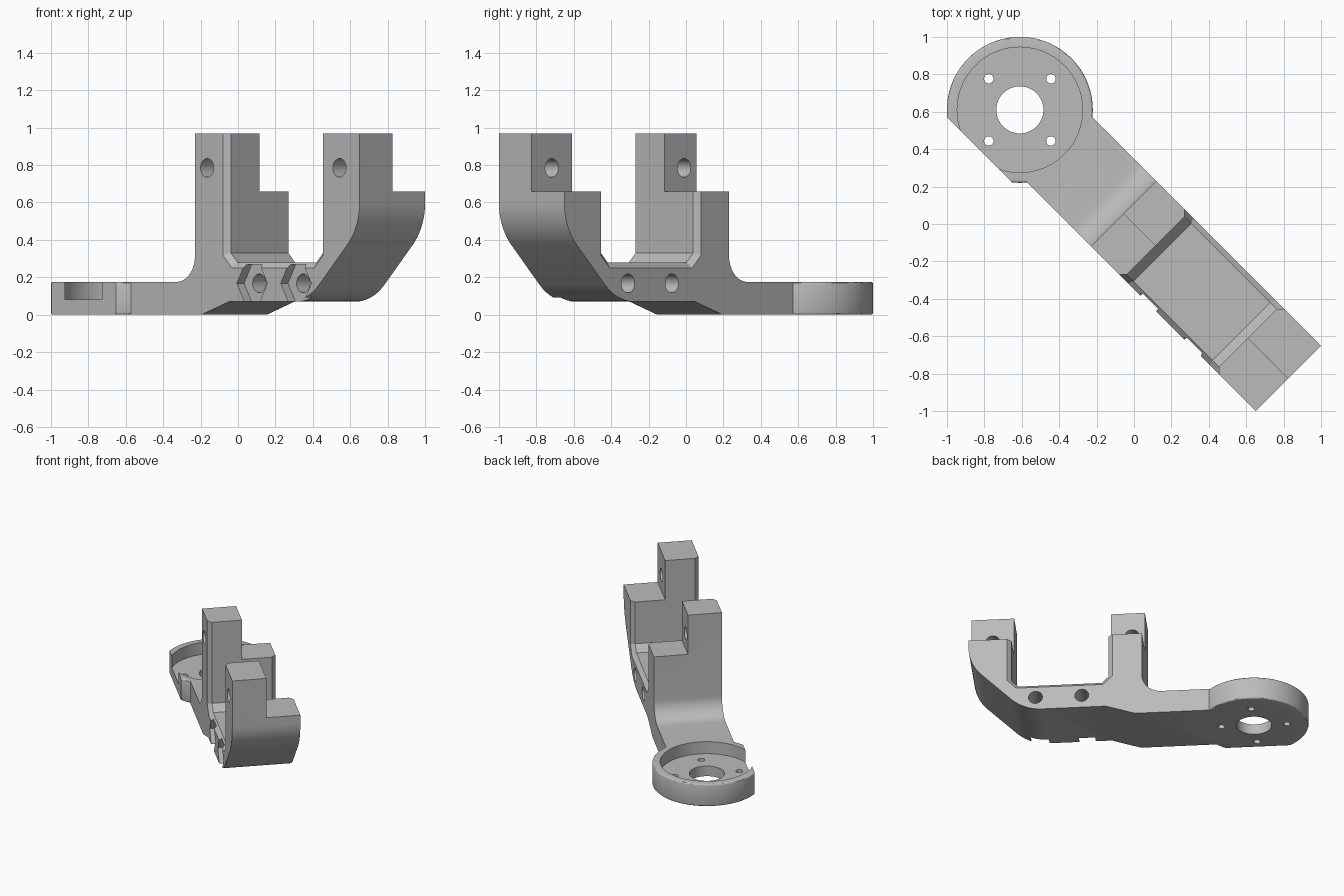
import bpy, bmesh, math
from mathutils import Matrix, Vector

if "Cube" in bpy.data.objects:
    bpy.data.objects.remove(bpy.data.objects["Cube"], do_unlink=True)

# The part is built along x, then turned 45 degrees about z at the end
HALF = 0.2475          # half width of the arm
TOP = 0.97             # top of the tall lugs
STEP = 0.66            # top of the low lugs
PLATE = 0.175          # plate thickness
HUB = Vector((-0.863, 0, 0))
WALL_A, WALL_B, END = 0.164, 0.861, 1.167   # slot walls and outer end
FLOOR = 0.28

grey = bpy.data.materials.new("plain grey")
grey.use_nodes = True
grey.diffuse_color = (0.5, 0.5, 0.5, 1)
grey.node_tree.nodes["Principled BSDF"].inputs["Base Color"].default_value = (0.5, 0.5, 0.5, 1)


def make(name, bm):
    bmesh.ops.recalc_face_normals(bm, faces=bm.faces[:])
    mesh = bpy.data.meshes.new(name)
    bm.to_mesh(mesh)
    bm.free()
    mesh.materials.append(grey)
    obj = bpy.data.objects.new(name, mesh)
    bpy.context.collection.objects.link(obj)
    return obj


def box(name, low, high):
    bm = bmesh.new()
    low, high = Vector(low), Vector(high)
    bmesh.ops.create_cube(bm, size=1, matrix=Matrix.Translation((low + high) / 2)
                          @ Matrix.Diagonal((*(high - low), 1)))
    return make(name, bm)


def cylinder(name, start, end, radius, sides=48, bevel=0):
    start, end = Vector(start), Vector(end)
    axis = end - start
    bm = bmesh.new()
    turn = axis.to_track_quat('Z', 'Y').to_matrix().to_4x4()
    bmesh.ops.create_cone(bm, cap_ends=True, segments=sides, radius1=radius, radius2=radius,
                          depth=axis.length, matrix=Matrix.Translation((start + end) / 2) @ turn)
    if bevel:
        rims = [e for e in bm.edges if abs(e.verts[0].co.z - e.verts[1].co.z) < 1e-4]
        bmesh.ops.bevel(bm, geom=rims, offset=bevel, segments=3, profile=0.5, affect='EDGES')
    return make(name, bm)


def combine(target, tool, operation='DIFFERENCE'):
    mod = target.modifiers.new("combine", 'BOOLEAN')
    mod.operation, mod.solver, mod.object = operation, 'EXACT', tool
    bpy.context.view_layer.objects.active = target
    bpy.ops.object.modifier_apply(modifier=mod.name)
    bpy.data.objects.remove(tool, do_unlink=True)


def arc(cx, cz, radius, start, end, count=10):
    angles = [math.radians(start + (end - start) * i / count) for i in range(count + 1)]
    return [(cx + radius * math.cos(a), cz + radius * math.sin(a)) for a in angles]


# Arm and fork: side profile swept across the width
slot = [(WALL_B, TOP), (WALL_B, FLOOR + 0.05), (WALL_B - 0.05, FLOOR),
        (WALL_A + 0.05, FLOOR), (WALL_A, FLOOR + 0.05), (WALL_A, TOP)]
profile = [(HUB.x, 0), (-0.03, 0), (0.18, 0.07)]
profile += arc(0.64, 0.384, 0.314, -90, -45)
profile += arc(0.853, 0.597, 0.314, -45, 0)
profile += [(END, TOP)] + slot + [(-0.078, TOP)]
profile += arc(-0.218, PLATE + 0.14, 0.14, 0, -90)
profile += [(HUB.x, PLATE)]

bm = bmesh.new()
face = bm.faces.new([bm.verts.new((u, -HALF, z)) for u, z in profile])
sweep = bmesh.ops.extrude_face_region(bm, geom=[face])
bmesh.ops.translate(bm, vec=(0, 2 * HALF, 0),
                    verts=[v for v in sweep["geom"] if isinstance(v, bmesh.types.BMVert)])

# Chamfer both side rims of the slot
slot_edges = []
for e in bm.edges:
    a, b = (v.co for v in e.verts)
    middle = (a + b) / 2
    if abs(a.y - b.y) < 1e-5 and WALL_A - 1e-4 < middle.x < WALL_B + 1e-4 \
            and FLOOR - 1e-4 < middle.z < TOP - 0.01:
        slot_edges.append(e)
bmesh.ops.bevel(bm, geom=slot_edges, offset=0.03, segments=1, affect='EDGES')
bracket = make("fork_bracket", bm)

# Low half of each lug
combine(bracket, box("lug_step", (-0.5, 0, STEP), (1.5, 0.5, 1.2)))

# Round mounting hub with one flattened side
hub = cylinder("hub", HUB, HUB + Vector((0, 0, PLATE)), 0.39, 96, 0.012)
combine(hub, box("hub_flat", (-1.5, -0.6, -0.1), (0, -0.304, 0.4)))
combine(bracket, hub, 'UNION')

# Hub recess, bore and screw holes
combine(bracket, cylinder("recess", HUB + Vector((0, 0, 0.08)), HUB + Vector((0, 0, 0.3)), 0.335, 96))


def drill(offset, radius):
    p = HUB + Vector(offset)
    combine(bracket, cylinder("drill", p - Vector((0, 0, 0.1)), p + Vector((0, 0, 0.3)), radius))


drill((0, 0, 0), 0.126)
for k in range(4):
    spin = k * math.pi / 2
    drill((0.235 * math.cos(spin), 0.235 * math.sin(spin), 0), 0.025)

# Cross holes through the tall lugs
for u in (0.014, 1.015):
    combine(bracket, cylinder("lug_hole", (u, -0.4, 0.785), (u, 0.4, 0.785), 0.05))

# Cross holes under the slot floor, with hexagonal nut pockets on one side
for u in (0.354, 0.686):
    combine(bracket, cylinder("base_hole", (u, -0.4, 0.168), (u, 0.4, 0.168), 0.05))
    bm = bmesh.new()
    ring = [bm.verts.new((x, -0.4, z)) for x, z in arc(u, 0.168, 0.115, 0, 300, 5)]
    pocket = bmesh.ops.extrude_face_region(bm, geom=[bm.faces.new(ring)])
    bmesh.ops.translate(bm, vec=(0, 0.207, 0),
                        verts=[v for v in pocket["geom"] if isinstance(v, bmesh.types.BMVert)])
    combine(bracket, make("nut_pocket", bm))

# Turn onto the diagonal and shade
bracket.data.transform(Matrix.Rotation(-math.pi / 4, 4, 'Z'))
bpy.ops.object.select_all(action='DESELECT')
bracket.select_set(True)
bpy.context.view_layer.objects.active = bracket
bpy.ops.object.shade_smooth_by_angle(angle=math.radians(30))
